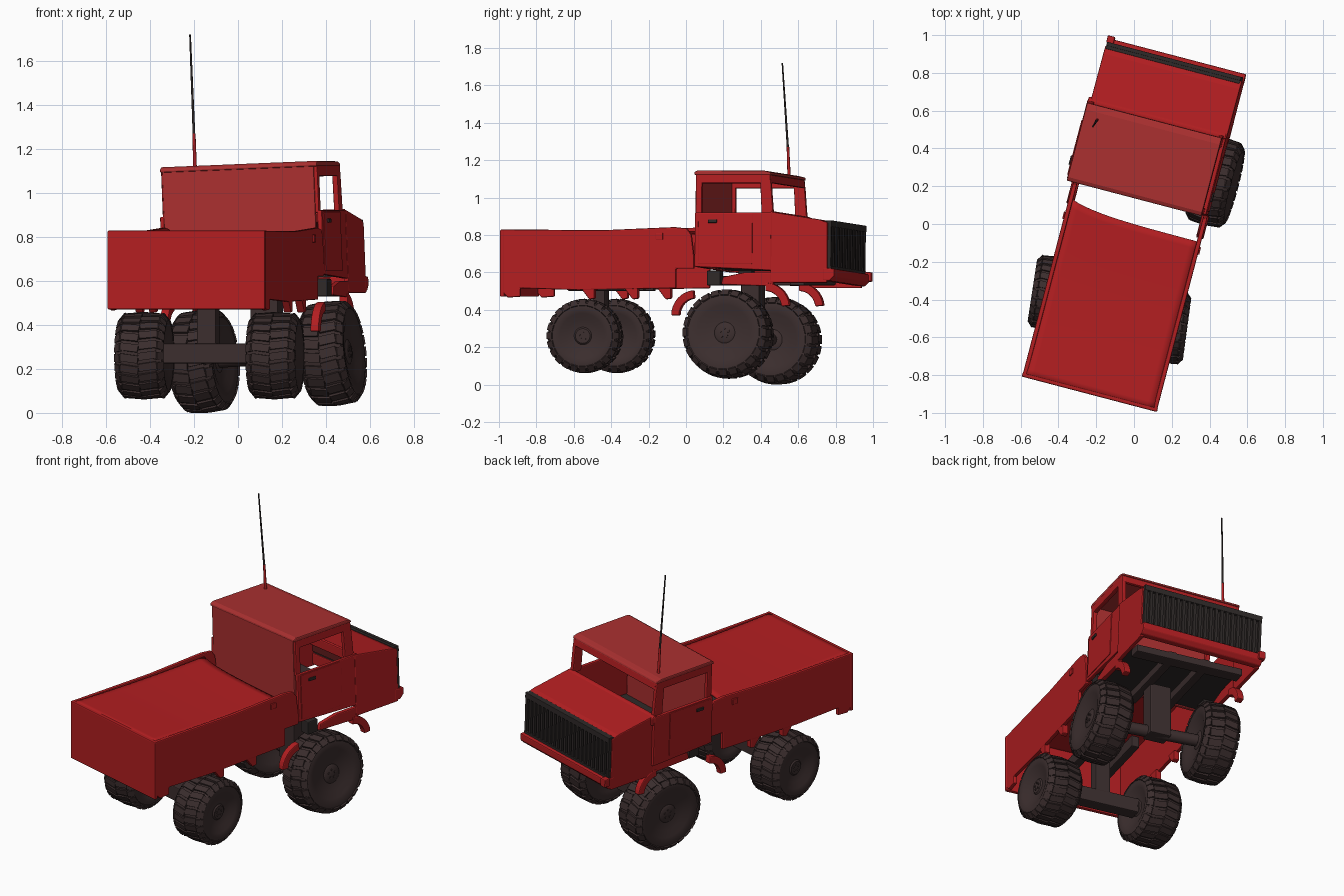
import bpy, bmesh, math
from mathutils import Matrix, Vector

if "Cube" in bpy.data.objects:
    bpy.data.objects.remove(bpy.data.objects["Cube"])

def material(name, c):
    m = bpy.data.materials.new(name)
    m.diffuse_color = (*c, 1)
    m.use_nodes = True
    m.node_tree.nodes["Principled BSDF"].inputs["Base Color"].default_value = m.diffuse_color
    return m

RED = material("body red", (0.45, 0.013, 0.015))
FADED = material("faded red", (0.40, 0.029, 0.029))
DARK = material("shaded lining red", (0.12, 0.012, 0.012))
TYRE = material("dark rubber", (0.044, 0.027, 0.027))
BLACK = material("grille black", (0.028, 0.022, 0.021))

# The truck stands turned on the ground; the cab leans a little to its left
BASE = Matrix.Rotation(math.radians(-14.7), 4, 'Z')
PIVOT = Matrix.Translation((0, 0, 0.75))
HOOD = BASE @ PIVOT @ Matrix.Rotation(math.radians(-2.3), 4, 'Y') @ PIVOT.inverted() \
    @ Matrix.Translation((-.008, -.008, 0))
CAB = HOOD @ Matrix.Translation((-.010, 0, -.005))

def add(name, bm, mat, M, bevel=0.006, smooth=False):
    bmesh.ops.recalc_face_normals(bm, faces=bm.faces)
    me = bpy.data.meshes.new(name)
    bm.to_mesh(me)
    bm.free()
    me.materials.append(mat)
    ob = bpy.data.objects.new(name, me)
    bpy.context.collection.objects.link(ob)
    ob.matrix_world = M
    if bevel:
        b = ob.modifiers.new("bevel", 'BEVEL')
        b.width, b.segments = bevel, 2
    if smooth:
        bpy.ops.object.select_all(action='DESELECT')
        ob.select_set(True)
        bpy.context.view_layer.objects.active = ob
        bpy.ops.object.shade_smooth_by_angle(angle=math.radians(40))
    return ob

def cube(bm, x, y, z):
    c = ((x[0] + x[1]) / 2, (y[0] + y[1]) / 2, (z[0] + z[1]) / 2)
    s = (x[1] - x[0], y[1] - y[0], z[1] - z[0])
    bmesh.ops.create_cube(bm, size=1, matrix=Matrix.Translation(c) @ Matrix.Diagonal((*s, 1)))

def box(name, x, y, z, mat, M=BASE, bevel=0.006):
    bm = bmesh.new()
    cube(bm, x, y, z)
    return add(name, bm, mat, M, bevel)

def prism(name, pts, x, mat, M=BASE, bevel=0.006):
    """Side profile (y, z) pulled across x."""
    bm = bmesh.new()
    f = bm.faces.new([bm.verts.new((x[0], p, q)) for p, q in pts])
    r = bmesh.ops.extrude_face_region(bm, geom=[f])
    bmesh.ops.translate(bm, vec=(x[1] - x[0], 0, 0),
                        verts=[v for v in r["geom"] if isinstance(v, bmesh.types.BMVert)])
    return add(name, bm, mat, M, bevel)

def rod(name, a, b, r1, r2, mat, M):
    a, b = Vector(a), Vector(b)
    d = b - a
    bm = bmesh.new()
    bmesh.ops.create_cone(bm, cap_ends=True, segments=12, radius1=r1, radius2=r2, depth=d.length,
                          matrix=Matrix.Translation((a + b) / 2) @ d.to_track_quat('Z', 'Y').to_matrix().to_4x4())
    return add(name, bm, mat, M, 0, True)

def arc(cy, cz, r0, r1, a0, a1, n=8):
    ang = [math.radians(a0 + (a1 - a0) * i / n) for i in range(n + 1)]
    return [(cy + r1 * math.cos(a), cz + r1 * math.sin(a)) for a in ang] + \
           [(cy + r0 * math.cos(a), cz + r0 * math.sin(a)) for a in reversed(ang)]

def wheel(name, r, w, M):
    """Lathed balloon tyre with low lugs and a bolted hub."""
    half = [(0, .78), (.2, .78), (.24, .72), (.45, .78), (.62, .92), (.78, .99), (.89, .93), (.95, .7)]
    prof = [(a * r, b * w) for a, b in half] + [(.965 * r, 0)] + [(a * r, -b * w) for a, b in reversed(half)]
    bm = bmesh.new()
    vs = [bm.verts.new((b, 0, a)) for a, b in prof]
    es = [bm.edges.new(p) for p in zip(vs, vs[1:])]
    bmesh.ops.spin(bm, geom=vs + es, cent=(0, 0, 0), axis=(1, 0, 0), angle=math.tau, steps=44)
    bmesh.ops.remove_doubles(bm, verts=bm.verts, dist=0.0005)
    n = 24
    for side in (1, -1):
        for i in range(n):
            R = Matrix.Rotation(math.tau * (i + (.25 if side < 0 else 0)) / n, 4, 'X')
            for x, z, lx, lz, tilt, skew in ((.37, .955, .74, .08, 5, 8), (.84, .89, .36, .08, 50, 0)):
                m = R @ Matrix.Translation((side * x * w, 0, z * r)) \
                    @ Matrix.Rotation(math.radians(side * tilt), 4, 'Y') \
                    @ Matrix.Rotation(math.radians(side * skew), 4, 'Z') \
                    @ Matrix.Diagonal((lx * w, .18 * r, lz * r, 1))
                bmesh.ops.create_cube(bm, size=1, matrix=m)
        for i in range(5):
            m = Matrix.Rotation(math.tau * i / 5, 4, 'X') @ Matrix.Translation((side * .78 * w, 0, .1 * r)) \
                @ Matrix.Rotation(math.pi / 2, 4, 'Y')
            bmesh.ops.create_cone(bm, cap_ends=True, segments=8, radius1=.03 * r, radius2=.03 * r,
                                  depth=.08 * w, matrix=m)
    add(name, bm, TYRE, M, 0, True)

# Wheels, each with its own centre in the truck frame: position, radius, half width, turn, lean
for name, c, r, w, turn, lean in (("front_right_wheel", (.358, .327, .27), .236, .104, 0, -6),
                                  ("front_left_wheel", (-.275, .43, .234), .232, .104, -4, -4),
                                  ("rear_right_wheel", (.30, -.48, .26), .196, .113, 7, 0),
                                  ("rear_left_wheel", (-.318, -.465, .26), .196, .113, 6, 0)):
    wheel(name, r, w, BASE @ Matrix.Translation(c) @ Matrix.Rotation(math.radians(turn), 4, 'Z')
          @ Matrix.Rotation(math.radians(lean), 4, 'Y'))

# Axles, suspension links and frame
rod("front_axle", (-.275, .43, .236), (.358, .327, .27), .035, .035, TYRE, BASE)
box("rear_axle", (-.3, .28), (-.515, -.435), (.225, .315), TYRE)
box("rear_link", (-.06, .03), (-.51, -.44), (.25, .56), TYRE)
box("front_link", (-.03, .1), (.33, .43), (.22, .54), TYRE)
box("front_crossmember", (-.33, .33), (.66, .74), (.53, .575), TYRE)
for s, side in ((1, "right"), (-1, "left")):
    box("rear_frame_" + side, sorted((s * .08, s * .13)), (-.62, -.2), (.5, .57), TYRE)
    box("front_frame_" + side, sorted((s * .08, s * .13)), (.19, .74), (.53, .58), TYRE)
    box("side_tank_" + side, sorted((s * .3, s * .365)), (.21, .285), (.53, .61), BLACK)

# Cargo bed: side boards, tail panel and a cover that sags a little at the front
board = [(-.925, .828), (-.925, .5), (-.89, .465), (-.82, .47), (-.82, .515), (-.5, .505),
         (.04, .515), (.04, .62), (.14, .62), (.14, .68), (.125, .80), (.10, .835), (.03, .842), (-.35, .826)]
for s, side in ((1, "right"), (-1, "left")):
    prism("cargo_side_" + side, board, (s * .345, s * .368), RED)
    box("latch_" + side, sorted((s * .365, s * .375)), (-.07, -.03), (.775, .81), RED, bevel=.003)
    for f in (-.44, -.2):
        prism("rear_guard_%s" % side, [(f - .05, .52), (f + .03, .52), (f + .03, .46), (f, .455)],
              (s * .33, s * .366), RED)
    # front mudguard arms and the strip over the wheel
    prism("front_guard_back_" + side, arc(.15, .37, .09, .135, 180, 95), (s * .335, s * .375), RED)
    prism("front_guard_front_" + side, arc(.535, .41, .09, .135, 5, 90), (s * .335, s * .375), RED)
    prism("wheel_strip_" + side, [(.29, .535), (.58, .525), (.58, .60), (.42, .60), (.3, .575)],
          (s * .345, s * .372), RED)
box("tail_panel", (-.37, .37), (-.932, -.908), (.47, .828), RED)
bm = bmesh.new()
bmesh.ops.create_grid(bm, x_segments=16, y_segments=24, size=.5)
for v in bm.verts:
    u, t = v.co.x * .71, v.co.y + .5
    front = .05 * math.exp(-7 * (u + .355)) - .005
    v.co = (u, -.925 + t * (.925 + front), .828 - .008 * math.sin(t * math.pi) - .008 * t)
cover = add("cargo_cover", bm, RED, BASE, 0, True)
cover.modifiers.new("thickness", 'SOLIDIFY').thickness = .015

# Cab: open window frames, doors, floor, back wall and roof
for s, side in ((1, "right"), (-1, "left")):
    x = (s * .358, s * .381)
    prism("door_" + side, [(.15, .62), (.585, .60), (.585, .912), (.15, .912)], x, RED, CAB)
    xs = (s * .342, s * .368)
    prism("rear_pillar_" + side, [(.15, .9), (.185, .9), (.185, 1.08), (.15, 1.08)], xs, RED, CAB)
    prism("front_pillar_" + side, [(.515, .9), (.58, .9), (.565, 1.08), (.505, 1.08)], xs, RED, CAB)
    prism("window_header_" + side, [(.15, 1.068), (.565, 1.068), (.56, 1.118), (.15, 1.118)], xs, RED, CAB)
    box("door_panel_" + side, sorted((s * .378, s * .385)), (.17, .47), (.635, .905), RED, CAB, .003)
    box("door_handle_" + side, sorted((s * .383, s * .393)), (.225, .275), (.855, .873), BLACK, CAB, .003)
box("cab_floor", (-.355, .355), (.16, .58), (.628, .640), BLACK, CAB, 0)
box("cab_back_wall", (-.362, .352), (.145, .165), (.62, 1.12), FADED, CAB)
prism("roof", [(.14, 1.112), (.568, 1.112), (.563, 1.127), (.53, 1.135), (.16, 1.137), (.14, 1.127)],
      (-.37, .368), FADED, CAB)
prism("windshield_header", [(.545, 1.07), (.568, 1.07), (.562, 1.115), (.545, 1.115)], (-.355, .355), RED, CAB)
prism("windshield_sill", [(.565, .86), (.6, .86), (.6, .905), (.585, .918), (.565, .918)], (-.378, .378), RED, CAB)

# Hood shell with dark lining, bumper and slatted grille
for s, side in ((1, "right"), (-1, "left")):
    prism("hood_side_" + side, [(.57, .53), (.885, .53), (.885, .85), (.57, .905)], (s * .35, s * .374), RED, HOOD)
prism("hood_top", [(.57, .91), (.84, .868), (.885, .852), (.885, .837), (.57, .892)], (-.374, .374), RED, HOOD)
prism("hood_lining", [(.58, .891), (.868, .84), (.868, .62), (.862, .62), (.862, .834), (.58, .885)],
      (-.35, .35), DARK, HOOD, 0)
prism("bumper", [(.86, .54), (.9, .54), (.925, .565), (.925, .605), (.86, .61)], (-.375, .375), RED, HOOD)
box("bumper_tip", (-.385, -.345), (.9, .94), (.565, .615), RED, HOOD)
bm = bmesh.new()
cube(bm, (-.37, .365), (.868, .888), (.59, .862))
for z in ((.59, .62), (.83, .864)):
    cube(bm, (-.37, .365), (.885, .905), z)
for i in range(22):
    x = -.36 + i * .716 / 21
    cube(bm, (x - .009, x + .009), (.885, .903), (.6, .85))
add("grille", bm, BLACK, HOOD, 0.002)

# Antenna: red base and thin dark whip (world position)
rod("antenna_base", (-.195, .552, 1.09), (-.2, .545, 1.27), .009, .007, RED, Matrix())
rod("antenna_whip", (-.2, .545, 1.26), (-.218, .515, 1.72), .006, .004, BLACK, Matrix())
